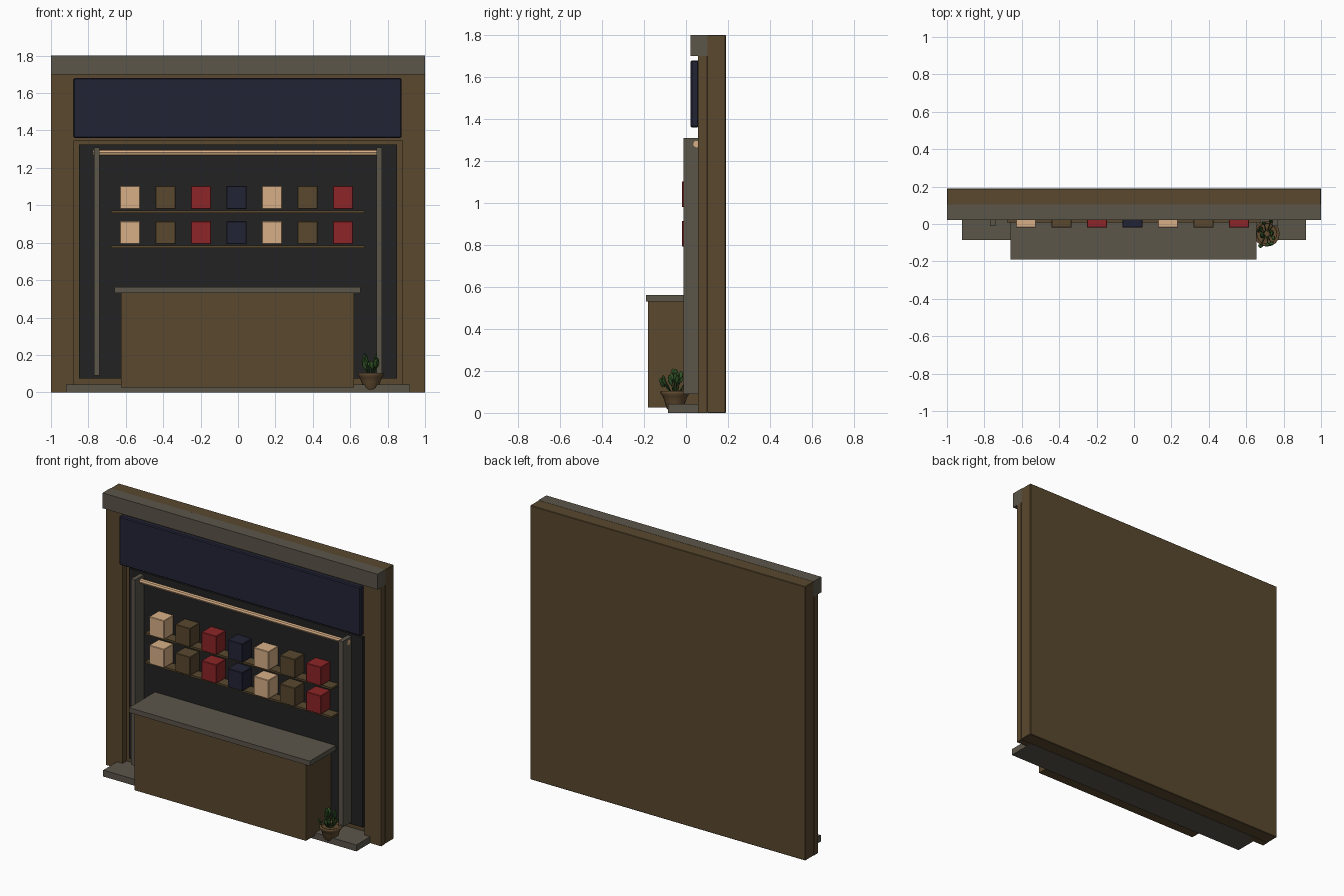
import bpy, math, random
from mathutils import Vector

random.seed(4)
cube = bpy.data.objects.get("Cube")
if cube:
    bpy.data.objects.remove(cube, do_unlink=True)


def material(name, rgb):
    m = bpy.data.materials.new(name)
    m.use_nodes = True
    m.diffuse_color = (*rgb, 1)
    bsdf = m.node_tree.nodes["Principled BSDF"]
    bsdf.inputs["Base Color"].default_value = (*rgb, 1)
    bsdf.inputs["Roughness"].default_value = 0.9
    return m


wood = material("dark wood", (0.1, 0.065, 0.027))
stone = material("grey stone", (0.105, 0.092, 0.068))
navy = material("navy", (0.016, 0.017, 0.036))
red = material("red", (0.27, 0.018, 0.02))
tan = material("tan", (0.68, 0.43, 0.24))
black = material("charcoal", (0.016, 0.016, 0.016))
clay = material("clay", (0.12, 0.07, 0.03))
green = material("leaf green", (0.03, 0.085, 0.02))


def finish(name, mat):
    ob = bpy.context.object
    ob.name = name
    ob.data.materials.append(mat)
    return ob


def box(name, mat, x, y, z, bevel=0.0):
    """Box from (min, max) ranges on each axis."""
    ranges = (x, y, z)
    bpy.ops.mesh.primitive_cube_add(size=1, location=[(a + b) / 2 for a, b in ranges])
    ob = finish(name, mat)
    ob.scale = [b - a for a, b in ranges]
    bpy.ops.object.transform_apply(location=False, rotation=False, scale=True)
    if bevel:
        mod = ob.modifiers.new("bevel", "BEVEL")
        mod.width = bevel
        mod.segments = 1
    return ob


def lathe(name, mat, profile, centre, sides=16):
    """Solid of revolution from (radius, height) pairs."""
    verts, faces = [], []
    for r, z in profile:
        for i in range(sides):
            a = math.tau * i / sides
            verts.append((r * math.cos(a), r * math.sin(a), z))
    for k in range(len(profile) - 1):
        for i in range(sides):
            j = (i + 1) % sides
            faces.append((k * sides + i, k * sides + j, (k + 1) * sides + j, (k + 1) * sides + i))
    faces.append(list(range(sides))[::-1])
    faces.append([(len(profile) - 1) * sides + i for i in range(sides)])
    me = bpy.data.meshes.new(name)
    me.from_pydata(verts, [], faces)
    ob = bpy.data.objects.new(name, me)
    bpy.context.collection.objects.link(ob)
    ob.location = centre
    me.materials.append(mat)
    for p in me.polygons:
        p.use_smooth = len(p.vertices) == 4
    return ob


# Wall and facade frame
box("back_wall", wood, (-1, 1), (0.10, 0.19), (0, 1.8), 0.003)
box("lintel", stone, (-1, 1), (0.022, 0.103), (1.70, 1.801))
box("header", wood, (-0.88, 0.88), (0.06, 0.10), (1.345, 1.70))
box("sign_board", navy, (-0.88, 0.875), (0.022, 0.06), (1.36, 1.68), 0.006)
box("dark_recess", black, (-0.85, 0.85), (0.08, 0.10), (0.075, 1.325))
box("step", stone, (-0.92, 0.92), (-0.085, 0.10), (0, 0.042))
for side, s in (("right", -1), ("left", 1)):
    box(side + "_pillar", wood, sorted((s * 0.88, s)), (0.058, 0.10), (0, 1.8))
    box(side + "_post", stone, sorted((s * 0.735 + 0.005, s * 0.765 + 0.005) if s > 0
                                      else (-0.77, -0.74)), (-0.012, 0.08), (0.09, 1.31))

# Hanging rail
bpy.ops.mesh.primitive_cylinder_add(vertices=8, radius=0.016, depth=1.545,
                                    location=(-0.002, 0.05, 1.281),
                                    rotation=(0, math.pi / 2, 0))
finish("rail", tan)

# Counter
box("counter_body", wood, (-0.625, 0.62), (-0.18, 0.08), (0.025, 0.53))
box("counter_top", stone, (-0.66, 0.655), (-0.19, 0.08), (0.53, 0.562))

# Shelves with goods
for row, z in (("lower", 0.772), ("upper", 0.96)):
    box(row + "_shelf", wood, (-0.68, 0.675), (0.008, 0.08), (z, z + 0.013))
    for i, mat in enumerate((tan, wood, red, navy, tan, wood, red)):
        x = -0.578 + i * 0.19
        box(f"{row}_goods_{i + 1}", mat, (x - 0.054, x + 0.054), (-0.02, 0.079),
            (z + 0.02, z + 0.143), 0.003)

# Potted plant
centre = Vector((0.71, -0.052, 0))
lathe("pot", clay, [(0.032, 0.012), (0.042, 0.025), (0.05, 0.055), (0.06, 0.08),
                    (0.069, 0.092), (0.069, 0.104), (0.058, 0.104), (0.054, 0.092)], centre)

stems = bpy.data.curves.new("stems", "CURVE")
stems.dimensions = "3D"
stems.bevel_depth = 0.0025
stems.bevel_resolution = 1
stem_object = bpy.data.objects.new("plant_stems", stems)
bpy.context.collection.objects.link(stem_object)
stems.materials.append(green)
for i in range(13):
    angle = i * 2.4
    out = Vector((math.cos(angle), math.sin(angle), 0))
    reach = 0.025 + 0.05 * (i % 4) / 3
    top = 0.215 - reach * 0.7 - random.uniform(0, 0.025)
    points = [centre + out * 0.015 + Vector((0, 0, 0.09)),
              centre + out * reach * 0.7 + Vector((0, 0, 0.07 + top * 0.4)),
              centre + out * reach + Vector((0, 0, top))]
    spline = stems.splines.new("POLY")
    spline.points.add(2)
    for p, co in zip(spline.points, points):
        p.co = (*co, 1)
    # Leaves at the tip and halfway up each stem
    for k, at in enumerate((points[2], (points[1] + points[2]) / 2 + out * 0.008)):
        bpy.ops.mesh.primitive_uv_sphere_add(segments=8, ring_count=6, radius=1, location=at,
                                             rotation=(random.uniform(-0.4, 0.4), 0.4, angle))
        leaf = finish(f"leaf_{i + 1}_{k + 1}", green)
        leaf.scale = (0.006, 0.011, 0.02)
        bpy.ops.object.shade_smooth()
